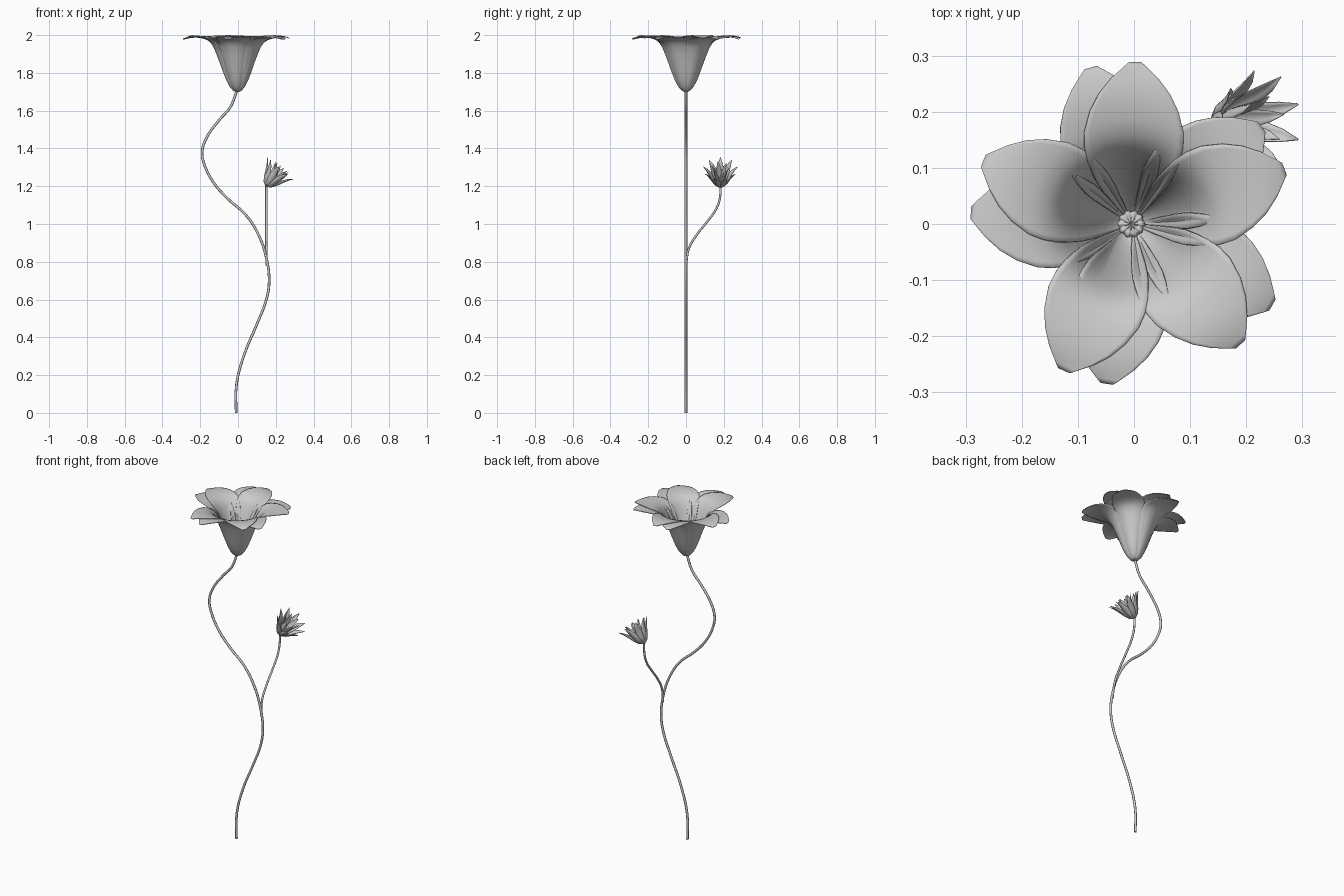
import bpy, bmesh
from math import sin, cos, radians, pi
from mathutils import Matrix, Vector

if "Cube" in bpy.data.objects:
    bpy.data.objects.remove(bpy.data.objects["Cube"])


def lerp(table, x):
    # piecewise linear lookup
    for (x0, y0), (x1, y1) in zip(table, table[1:]):
        if x <= x1:
            return y0 + (y1 - y0) * (x - x0) / (x1 - x0)
    return table[-1][1]


def sheet(name, rows, thickness):
    # thin smooth surface from a grid of points
    bm = bmesh.new()
    grid = [[bm.verts.new(p) for p in row] for row in rows]
    for a, b in zip(grid, grid[1:]):
        for i in range(len(a) - 1):
            bm.faces.new((a[i], a[i + 1], b[i + 1], b[i]))
    bmesh.ops.recalc_face_normals(bm, faces=bm.faces[:])
    me = bpy.data.meshes.new(name)
    bm.to_mesh(me)
    bm.free()
    me.shade_smooth()
    ob = bpy.data.objects.new(name, me)
    bpy.context.collection.objects.link(ob)
    mod = ob.modifiers.new("thickness", 'SOLIDIFY')
    mod.thickness = thickness
    mod.offset = 0
    return ob


def stalk(name, pts, radius):
    cu = bpy.data.curves.new(name, 'CURVE')
    cu.dimensions = '3D'
    cu.bevel_depth = radius
    cu.bevel_resolution = 2
    cu.use_fill_caps = True
    cu.resolution_u = 4
    sp = cu.splines.new('BEZIER')
    sp.bezier_points.add(len(pts) - 1)
    for bp, p in zip(sp.bezier_points, pts):
        bp.co = p
        bp.handle_left_type = bp.handle_right_type = 'AUTO'
    ob = bpy.data.objects.new(name, cu)
    bpy.context.collection.objects.link(ob)


# stem and side branch
stem = [(-.01, 0), (-.008, .15), (.03, .3), (.1, .47), (.15, .6), (.165, .7), (.15, .82),
        (.11, .94), (.04, 1.05), (-.05, 1.13), (-.13, 1.22), (-.18, 1.32), (-.19, 1.38),
        (-.17, 1.45), (-.1, 1.55), (-.04, 1.62), (-.005, 1.71)]
stalk("stem", [(x, 0, z) for x, z in stem], .007)
stalk("branch", [(.152, 0, .78), (.15, .015, .87), (.15, .055, .94), (.15, .11, 1.01),
                 (.15, .16, 1.08), (.15, .18, 1.14), (.15, .182, 1.21)], .006)

# big trumpet bloom: two layers of five petals
PROFILE = [(.004, 1.70), (.02, 1.708), (.037, 1.728), (.055, 1.762), (.072, 1.805), (.09, 1.855),
           (.107, 1.90), (.123, 1.938), (.14, 1.964), (.16, 1.981), (.185, 1.99), (.215, 1.995),
           (.24, 1.996), (.262, 1.993), (.28, 1.988), (.288, 1.985)]
SPREAD = [(0, .78), (.1, .75), (.14, .64), (.18, .52), (.21, .40), (.24, .27),
          (.265, .15), (.28, .075), (.288, .04)]
LAYERS = {"inner": (20, 89, 157, 245, 312), "outer": (37, 105, 176, 261, 330)}
for layer, angles in LAYERS.items():
    low = layer == "outer"
    for n, deg in enumerate(angles):
        rows = []
        for r, z in PROFILE:
            half = lerp(SPREAD, r)
            cup = lerp([(0, .16), (.09, .16), (.15, 0), (.3, 0)], r)
            flat = lerp([(0, 0), (.12, 0), (.17, 1), (.3, 1)], r)
            row = []
            for i in range(-8, 9):
                u = i / 8
                a = radians(deg) + half * u
                rr = r * (1 - cup * abs(u) ** 2.5) + (.003 * (1 - flat) if low else 0)
                zz = z - (.006 * flat if low else 0) + .002 * flat * u
                row.append((-.003 + rr * cos(a), rr * sin(a), zz))
            rows.append(row)
        sheet(f"{layer}_petal_{n + 1}", rows, .003)

# small ribbed heart at the bottom of the trumpet
rows = []
for r, z in [(.001, 1.728), (.007, 1.73), (.009, 1.727), (.015, 1.731), (.021, 1.729), (.023, 1.72)]:
    rows.append([(-.005 + r * cos(i * pi / 20) * (1 + .06 * cos(i * pi / 2)),
                  r * sin(i * pi / 20) * (1 + .06 * cos(i * pi / 2)),
                  z + .002 * cos(i * pi / 2)) for i in range(41)])
sheet("bloom_heart", rows, .002)

# little side blossom, leaning towards +x
LEAN = Matrix.Translation((.148, .182, 1.20)) @ Matrix.Rotation(radians(40), 4, 'Y')
# per step: distance out, height, half width
OUTER = [(.004, 0, .004), (.025, .012, .012), (.043, .037, .018), (.058, .068, .018),
         (.074, .096, .012), (.092, .122, .001)]
INNER = [(.002, .004, .004), (.014, .02, .01), (.024, .045, .015), (.031, .075, .015),
         (.037, .105, .010), (.046, .132, .001)]


def blossom_ring(name, shape, count, phase):
    for n in range(count):
        turn = LEAN @ Matrix.Rotation(phase + 2 * pi * n / count, 4, 'Z')
        rows = [[turn @ Vector((d - .35 * w * u * u, w * u, h + .25 * w * u * u))
                 for u in (-1, -.5, 0, .5, 1)] for d, h, w in shape]
        sheet(f"{name}_{n + 1}", rows, .002)


blossom_ring("blossom_outer_petal", OUTER, 9, pi)
blossom_ring("blossom_inner_petal", INNER, 6, .3)
